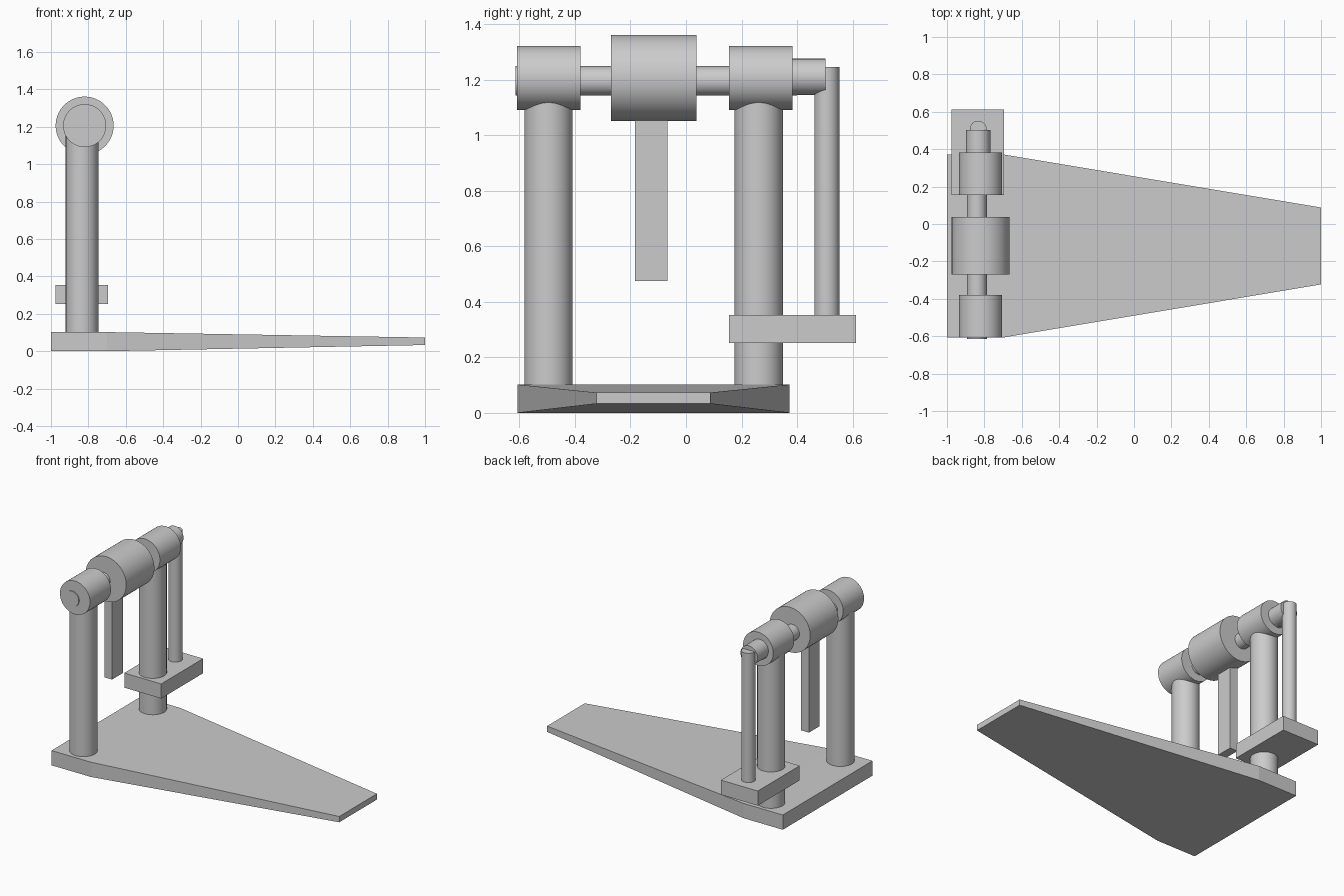
import bpy, bmesh, math
from mathutils import Matrix

if "Cube" in bpy.data.objects:
    bpy.data.objects.remove(bpy.data.objects["Cube"])


def finish(bm, name, smooth=False):
    bmesh.ops.recalc_face_normals(bm, faces=bm.faces[:])
    mesh = bpy.data.meshes.new(name)
    bm.to_mesh(mesh)
    bm.free()
    ob = bpy.data.objects.new(name, mesh)
    bpy.context.collection.objects.link(ob)
    if smooth:
        bpy.ops.object.select_all(action='DESELECT')
        ob.select_set(True)
        bpy.context.view_layer.objects.active = ob
        bpy.ops.object.shade_smooth_by_angle(angle=math.radians(35))
    return ob


def cylinder(name, axis, a, b, lo, hi, r):
    """axis 'Y': centre (x=a, z=b); axis 'Z': centre (x=a, y=b)."""
    mid = (lo + hi) / 2
    if axis == 'Y':
        m = Matrix.Translation((a, mid, b)) @ Matrix.Rotation(math.pi / 2, 4, 'X')
    else:
        m = Matrix.Translation((a, b, mid))
    bm = bmesh.new()
    bmesh.ops.create_cone(bm, cap_ends=True, segments=64, radius1=r,
                          radius2=r, depth=hi - lo, matrix=m)
    return finish(bm, name, True)


def box(name, x0, x1, y0, y1, z0, z1):
    bm = bmesh.new()
    m = Matrix.Translation(((x0 + x1) / 2, (y0 + y1) / 2, (z0 + z1) / 2)) \
        @ Matrix.Diagonal((x1 - x0, y1 - y0, z1 - z0, 1))
    bmesh.ops.create_cube(bm, size=1, matrix=m)
    return finish(bm, name)


# Base plate: rectangular sections (x, y0, y1, z0, z1) lofted to a thin tip
bm = bmesh.new()
rings = []
for x, y0, y1, z0, z1 in [(-1, -0.607, 0.372, 0, 0.102),
                          (-0.7, -0.607, 0.372, 0, 0.102),
                          (1, -0.323, 0.088, 0.033, 0.073)]:
    rings.append([bm.verts.new((x, y, z)) for y, z in
                  [(y0, z0), (y1, z0), (y1, z1), (y0, z1)]])
for r, s in zip(rings, rings[1:]):
    for i in range(4):
        j = (i + 1) % 4
        bm.faces.new((r[i], r[j], s[j], s[i]))
bm.faces.new(rings[0])
bm.faces.new(rings[-1])
finish(bm, "base_plate")

# Two columns with bearing sleeves on top
for side, y, lo, hi in [("front", -0.495, -0.608, -0.38),
                        ("back", 0.262, 0.155, 0.383)]:
    cylinder(side + "_column", 'Z', -0.834, y, 0.09, 1.17, 0.087)
    cylinder(side + "_bearing_sleeve", 'Y', -0.82, 1.206, lo, hi, 0.115)

# Horizontal shaft with central drum and end collar
cylinder("shaft", 'Y', -0.84, 1.195, -0.614, 0.40, 0.053)
cylinder("drum", 'Y', -0.82, 1.206, -0.27, 0.037, 0.155)
cylinder("end_collar", 'Y', -0.833, 1.21, 0.37, 0.502, 0.065)

# Hanging bar under the drum
box("hanging_bar", -0.893, -0.834, -0.184, -0.066, 0.475, 1.12)

# Pull rod and its foot block
cylinder("pull_rod", 'Z', -0.833, 0.507, 0.34, 1.246, 0.045)
box("rod_block", -0.977, -0.695, 0.154, 0.612, 0.252, 0.353)
